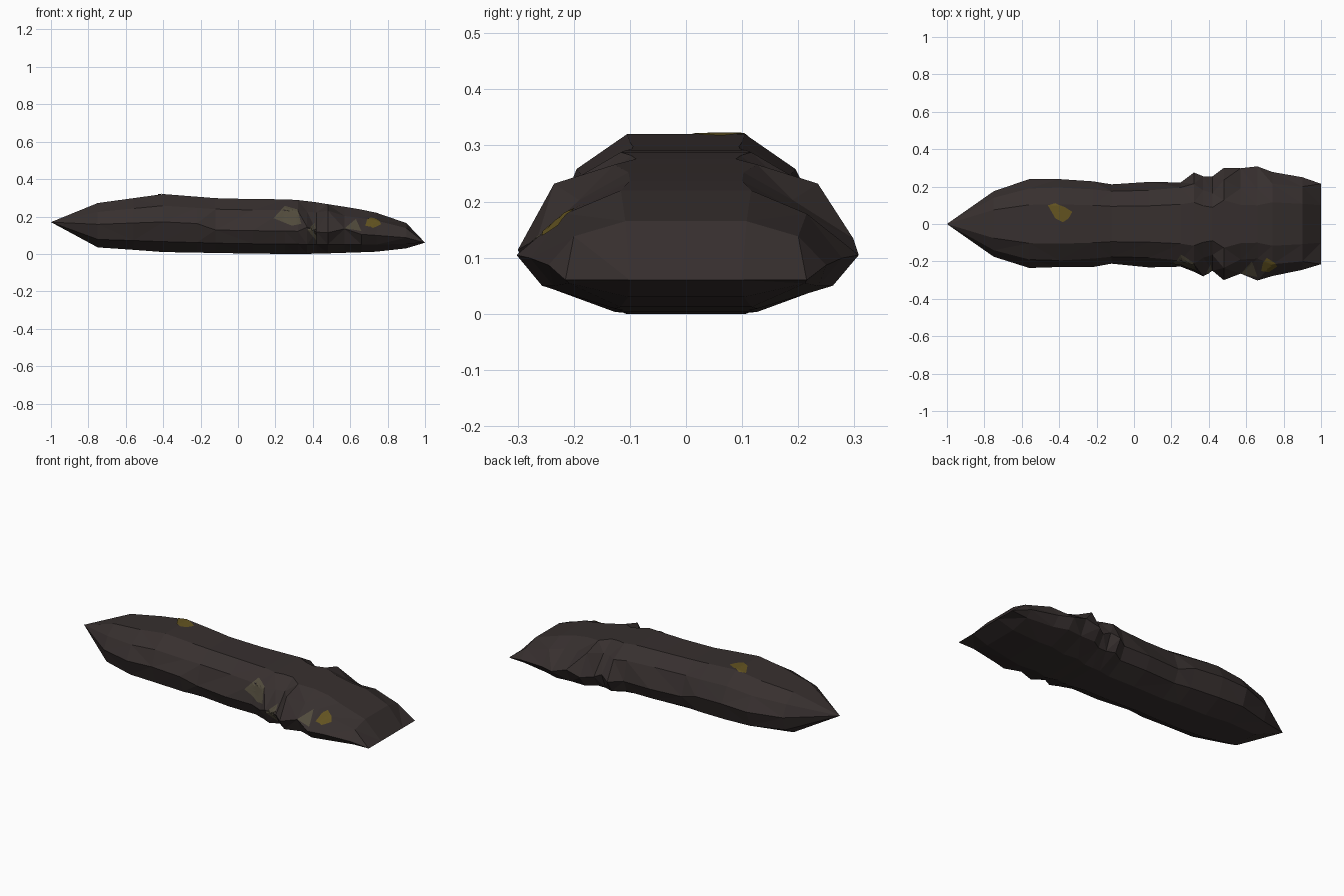
import bpy, bmesh, math
from mathutils import Vector
from mathutils.bvhtree import BVHTree

if "Cube" in bpy.data.objects:
    bpy.data.objects.remove(bpy.data.objects["Cube"])


def material(name, rgb):
    m = bpy.data.materials.new(name)
    m.diffuse_color = (*rgb, 1)
    m.use_nodes = True
    m.node_tree.nodes["Principled BSDF"].inputs["Base Color"].default_value = m.diffuse_color
    return m


BROWN = material("dark brown", (0.038, 0.029, 0.028))
YELLOW = material("mustard", (0.125, 0.088, 0.015))
OLIVE = material("olive grey", (0.082, 0.070, 0.045))

# Body stations: x, bottom z, top z, half width at -y, at +y, shoulder half width
STATIONS = [
    (-0.75, .035, .272, .175, .175, .140),
    (-0.56, .022, .298, .235, .240, .190),
    (-0.40, .010, .320, .230, .240, .195),
    (-0.22, .007, .306, .230, .228, .185),
    (-0.12, .005, .298, .212, .212, .175),
    (0.08, .002, .293, .232, .225, .180),
    (0.25, .000, .292, .228, .222, .195),
    (0.32, .000, .288, .255, .275, .215),
    (0.37, .000, .282, .280, .255, .180),
    (0.42, .002, .276, .250, .255, .165),
    (0.48, .003, .266, .300, .300, .235),
    (0.57, .006, .252, .265, .298, .190),
    (0.66, .009, .237, .302, .308, .185),
    (0.74, .012, .220, .278, .278, .215),
    (0.90, .030, .165, .245, .250, .200),
]


def section(x, zb, zt, wl, wr, ws):
    """Ten-sided ring running round the body."""
    h = zt - zb
    zm = zb + h * (0.52 if x < -0.2 else 0.42)
    zs = zb + h * 0.8
    if x == 0.48:
        zs = 0.232                       # raised gill tip
    if x in (0.37, 0.57):
        zm += 0.025                      # uneven gill edge
    top, bot = ws * 0.54, 0.42 * min(wl, wr)
    pts = [(-bot, zb), (bot, zb), (wr * .85, zb + .18 * h), (wr, zm), (ws, zs),
           (top, zt), (-top, zt), (-ws, zs), (-wl, zm), (-wl * .85, zb + .18 * h)]
    return [(x, y, z) for y, z in pts]


# Body with pointed tail end and blunt wedge head
bm = bmesh.new()
rings = [[bm.verts.new(p) for p in section(*s)] for s in STATIONS]
tail = bm.verts.new((-1, 0, .17))
wedge = [bm.verts.new((1, y, .06)) for y in
         (-.1, .1, .215, .215, .215, .1, -.1, -.215, -.215, -.215)]
rings.append(wedge)
for i in range(10):
    j = (i + 1) % 10
    bm.faces.new((tail, rings[0][j], rings[0][i]))
    for a, b in zip(rings, rings[1:]):
        bm.faces.new((a[i], a[j], b[j], b[i]))
bmesh.ops.remove_doubles(bm, verts=bm.verts, dist=0.0005)
bmesh.ops.triangulate(bm, faces=bm.faces)
bmesh.ops.recalc_face_normals(bm, faces=bm.faces)
tree = BVHTree.FromBMesh(bm)
mesh = bpy.data.meshes.new("body")
bm.to_mesh(mesh)
bm.free()
mesh.materials.append(BROWN)
bpy.context.collection.objects.link(bpy.data.objects.new("body", mesh))


def patch(name, outline, side, mat):
    """Thin skin patch projected on the body, from above or from the front (-y)."""
    cu = sum(p[0] for p in outline) / len(outline)
    cv = sum(p[1] for p in outline) / len(outline)
    direction = Vector((0, 1, 0)) if side else Vector((0, 0, -1))
    pb = bmesh.new()

    def drop(u, v):
        start = Vector((u, -1, v)) if side else Vector((u, v, 1))
        hit, normal, _, _ = tree.ray_cast(start, direction)
        return pb.verts.new(hit + normal * 0.003)

    steps = 5
    loops = []
    for k in range(1, steps + 1):
        t = k / steps
        loop = []
        for (a, b), (c, d) in zip(outline, outline[1:] + outline[:1]):
            for f in (0, 1 / 3, 2 / 3):
                u, v = a + (c - a) * f, b + (d - b) * f
                loop.append(drop(cu + (u - cu) * t, cv + (v - cv) * t))
        loops.append(loop)
    mid = drop(cu, cv)
    n = len(loops[0])
    for i in range(n):
        j = (i + 1) % n
        pb.faces.new((mid, loops[0][i], loops[0][j]))
        for a, b in zip(loops, loops[1:]):
            pb.faces.new((a[i], b[i], b[j], a[j]))
    bmesh.ops.recalc_face_normals(pb, faces=pb.faces)
    pb.normal_update()
    # Make sure the patch faces outwards
    if sum((f.normal.dot(direction) for f in pb.faces)) > 0:
        bmesh.ops.reverse_faces(pb, faces=pb.faces)
    me = bpy.data.meshes.new(name)
    pb.to_mesh(me)
    pb.free()
    me.materials.append(mat)
    bpy.context.collection.objects.link(bpy.data.objects.new(name, me))


# Mustard spots on the back and the head
patch("back_spot", [(-.46, .10), (-.42, .11), (-.37, .09), (-.33, .065), (-.35, .03),
                    (-.38, .01), (-.42, .03), (-.44, .065)], False, YELLOW)
patch("head_spot", [(.68, -.25), (.72, -.255), (.765, -.225), (.75, -.205),
                    (.71, -.18), (.69, -.205)], False, YELLOW)

# Olive grey scales by the front gill
patch("large_scale", [(.19, .19), (.25, .255), (.32, .235), (.34, .16), (.29, .15)], True, OLIVE)
patch("middle_scale", [(.37, .13), (.41, .165), (.42, .07)], True, OLIVE)
patch("small_scale", [(.57, .135), (.63, .185), (.66, .12)], True, OLIVE)
